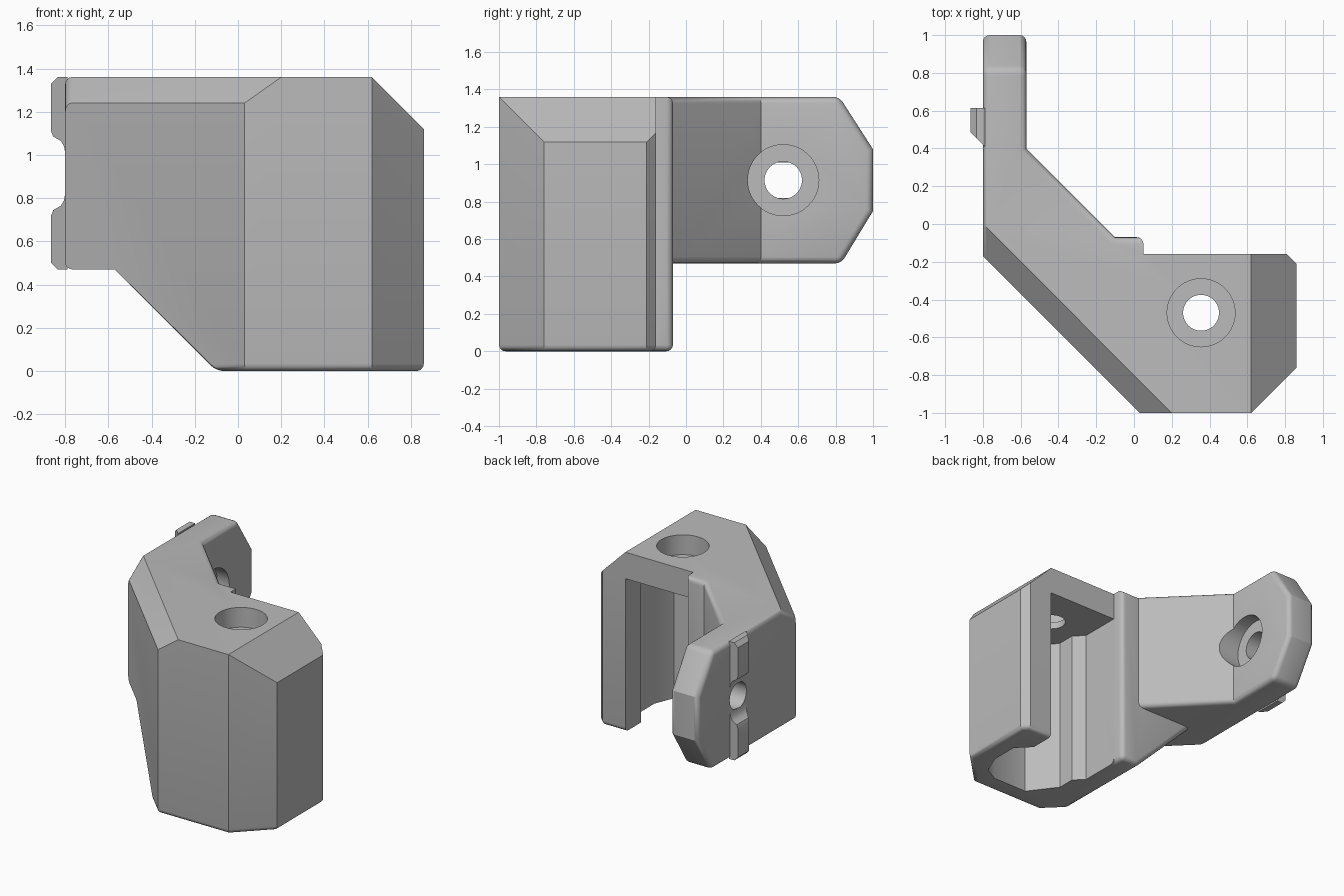
import bpy, bmesh, math
from mathutils import Vector, Matrix

cube = bpy.data.objects.get("Cube")
if cube:
    bpy.data.objects.remove(cube, do_unlink=True)

TOP = 1.36
mat = bpy.data.materials.new("plain grey")
mat.use_nodes = True
grey = (0.5, 0.5, 0.5, 1)
mat.diffuse_color = grey
mat.node_tree.nodes["Principled BSDF"].inputs["Base Color"].default_value = grey


def prism(name, outline, low, high, axis="z"):
    """Extrude a flat outline along an axis: xy for z, xz for y, yz for x."""
    place = {"z": lambda a, b, c: (a, b, c),
             "y": lambda a, b, c: (a, c, b),
             "x": lambda a, b, c: (c, a, b)}[axis]
    bm = bmesh.new()
    face = bm.faces.new([bm.verts.new(place(a, b, low)) for a, b in outline])
    new = bmesh.ops.extrude_face_region(bm, geom=[face])["geom"]
    shift = Vector(place(0, 0, high - low))
    bmesh.ops.translate(bm, vec=shift, verts=[v for v in new if isinstance(v, bmesh.types.BMVert)])
    bmesh.ops.recalc_face_normals(bm, faces=bm.faces)
    return finish(name, bm)


def finish(name, bm):
    mesh = bpy.data.meshes.new(name)
    bm.to_mesh(mesh)
    bm.free()
    mesh.materials.append(mat)
    obj = bpy.data.objects.new(name, mesh)
    bpy.context.collection.objects.link(obj)
    return obj


def cylinder(name, centre, radius, depth, axis="z"):
    bm = bmesh.new()
    turn = Matrix.Rotation(math.pi / 2, 4, "Y") if axis == "x" else Matrix()
    bmesh.ops.create_cone(bm, cap_ends=True, segments=48, radius1=radius, radius2=radius,
                          depth=depth, matrix=Matrix.Translation(centre) @ turn)
    return finish(name, bm)


def cut(target, cutter):
    cutter.hide_render = True
    mod = target.modifiers.new("cut", "BOOLEAN")
    mod.operation, mod.solver, mod.object = "DIFFERENCE", "EXACT", cutter
    bpy.context.view_layer.update()
    graph = bpy.context.evaluated_depsgraph_get()
    mesh = bpy.data.meshes.new_from_object(target.evaluated_get(graph))
    target.modifiers.clear()
    target.data = mesh
    bpy.data.objects.remove(cutter, do_unlink=True)


def slice_off(bm, point, normal):
    """Remove everything on the normal's side of a plane and cap the gap."""
    res = bmesh.ops.bisect_plane(bm, geom=bm.verts[:] + bm.edges[:] + bm.faces[:], dist=1e-5,
                                 plane_co=point, plane_no=normal, clear_outer=True)
    edges = [e for e in res["geom_cut"] if isinstance(e, bmesh.types.BMEdge)]
    bmesh.ops.holes_fill(bm, edges=edges, sides=0)


# Housing with its diagonal arm and rear tab
body = prism("bracket_body", [
    (-0.8, -0.17), (0.03, -1), (0.62, -1), (0.86, -0.76), (0.86, -0.21), (0.81, -0.16),
    (0.05, -0.16), (0.05, -0.07), (-0.1, -0.07), (-0.57, 0.4), (-0.57, 1), (-0.8, 1)], 0, TOP)

# Raised underside of the arm
cut(body, prism("slope_cutter", [(-1.2, 0.47), (-0.57, 0.47), (-0.1, 0), (0, -0.1), (-1.2, -0.1)],
                -1.5, 1.5, "y"))
cut(body, prism("arm_cutter", [(-0.07, 0.47), (1.5, 0.47), (1.5, -0.1), (-0.07, -0.1)],
                -1.5, 0.3, "x"))

# Chamfered top edges and tab corners, then rounded rims
bm = bmesh.new()
bm.from_mesh(body.data)
slice_off(bm, (0.62, 0, TOP), (1, 0, 1))
slice_off(bm, (0.2, -1, TOP), (-0.707, -0.707, 1))
slice_off(bm, (0, 0.82, TOP), (0, 0.28, 0.18))
slice_off(bm, (0, 0.83, 0.47), (0, 0.28, -0.17))
bmesh.ops.remove_doubles(bm, verts=bm.verts, dist=1e-4)
bmesh.ops.dissolve_limit(bm, angle_limit=0.01, verts=bm.verts, edges=bm.edges)
bmesh.ops.recalc_face_normals(bm, faces=bm.faces)


def is_round(edge):
    a, b = (v.co for v in edge.verts)
    if len(edge.link_faces) != 2 or edge.calc_face_angle_signed() < 0.6:
        return False
    return max(a.z, b.z) < 0.001 or (a.y + b.y) / 2 > -0.1


bmesh.ops.bevel(bm, geom=[e for e in bm.edges if is_round(e)], offset=0.035, segments=4,
                profile=0.5, affect="EDGES", clamp_overlap=True)
bm.to_mesh(body.data)
bm.free()

# Stepped cavity, open at the back and underneath
cut(body, prism("cavity_cutter", [
    (0.05, 0.1), (0.05, -0.46), (0.12, -0.53), (0.12, -0.66), (0.27, -0.86), (0.55, -0.86),
    (0.66, -0.8), (0.72, -0.65), (0.72, -0.45), (0.62, -0.35), (0.62, 0.1)], -0.2, 1.16))

# Screw holes with wide recesses, in the roof and in the tab
cut(body, cylinder("roof_hole", (0.355, -0.47, 1.2), 0.095, 0.6))
cut(body, cylinder("roof_recess", (0.355, -0.47, 1.41), 0.18, 0.4))
cut(body, cylinder("tab_hole", (-0.7, 0.52, 0.915), 0.1, 0.6, "x"))
cut(body, cylinder("tab_recess", (-0.47, 0.52, 0.915), 0.19, 0.4, "x"))

# Locating ribs above and below the tab hole
ribs = []
for name, end, inner in (("lower_rib", 0.47, 0.72), ("upper_rib", TOP, 1.11)):
    sign = 1 if inner > end else -1
    rib = prism(name, [(-0.79, end), (-0.835, end), (-0.865, end + 0.03 * sign), (-0.865, inner),
                       (-0.855, inner + 0.025 * sign), (-0.82, inner + 0.045 * sign),
                       (-0.805, inner + 0.07 * sign), (-0.8, inner + 0.1 * sign),
                       (-0.79, inner + 0.1 * sign)], 0.41, 0.615, "y")
    bm = bmesh.new()
    bm.from_mesh(rib.data)
    slice_off(bm, (-0.865, 0.485, 0), (-1, -1, 0))
    bm.to_mesh(rib.data)
    bm.free()
    ribs.append(rib)

# Smooth the rounded parts, keep the edges sharp
for obj in [body] + ribs:
    bpy.ops.object.select_all(action="DESELECT")
    obj.select_set(True)
    bpy.context.view_layer.objects.active = obj
    bpy.ops.object.shade_smooth_by_angle(angle=math.radians(30))
